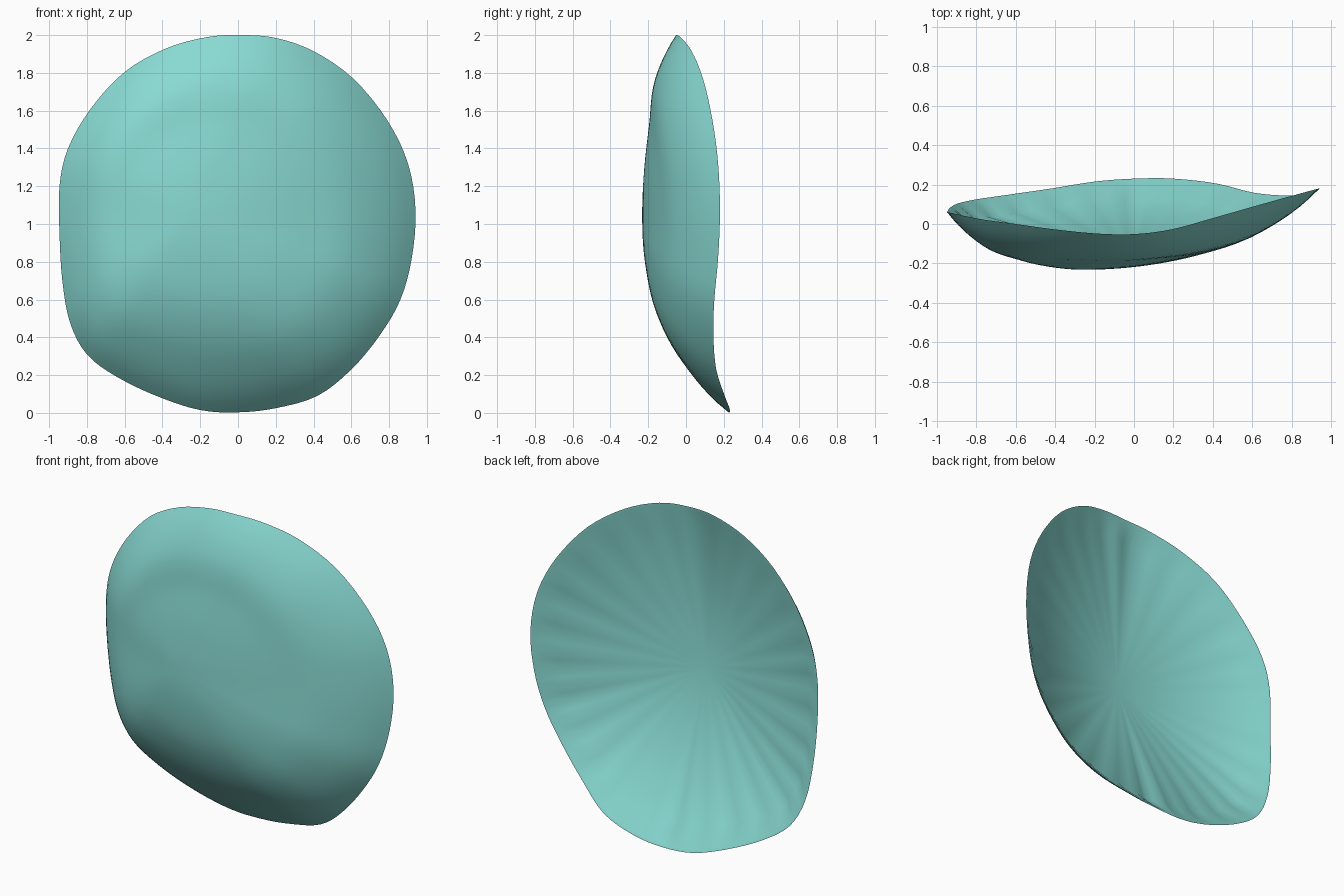
import bpy, bmesh, math
from mathutils import Vector

if "Cube" in bpy.data.objects:
    bpy.data.objects.remove(bpy.data.objects["Cube"])

# Rim of the shell, clockwise from the top: (x, y, z)
RIM = [(0.02, -0.05, 2.0), (0.2, -0.025, 1.985), (0.4, 0.03, 1.915), (0.61, 0.09, 1.77),
       (0.79, 0.14, 1.55), (0.9, 0.17, 1.32), (0.94, 0.18, 1.07), (0.92, 0.17, 0.82),
       (0.86, 0.15, 0.6), (0.75, 0.145, 0.41), (0.6, 0.16, 0.23), (0.42, 0.205, 0.09),
       (0.2, 0.23, 0.025), (0.0, 0.23, 0.003), (-0.2, 0.215, 0.015), (-0.42, 0.18, 0.085),
       (-0.64, 0.148, 0.19), (-0.8, 0.125, 0.31), (-0.89, 0.105, 0.48), (-0.93, 0.085, 0.7),
       (-0.945, 0.065, 0.95), (-0.945, 0.06, 1.2), (-0.9, 0.05, 1.4), (-0.78, 0.025, 1.61),
       (-0.6, 0.0, 1.805), (-0.38, -0.03, 1.93), (-0.16, -0.05, 1.99)]
# Front bulge profiles from the crown to the rim, one for each direction
PROFILES = {'right': (0, .05, .20, .46, 1), 'down': (0, .035, .17, .48, 1),
            'left': (0, .05, .19, .44, 1), 'up': (0, .06, .21, .38, 1)}
SUB, RINGS = 4, 24
FRONT_C = Vector((-0.25, -0.232, 1.05))
BACK_C = Vector((-0.02, -0.17, 0.97))


def spline(a, b, c, d, t):
    return 0.5 * (2 * b + (c - a) * t + (2 * a - 5 * b + 4 * c - d) * t * t
                  + (3 * b - a - 3 * c + d) * t ** 3)


def profile(p, t):
    i = min(int(t * 4), 3)
    before = p[i - 1] if i else p[1]
    after = p[i + 2] if i < 3 else p[4] + 1.8 * (p[4] - p[3])
    return spline(before, p[i], p[i + 1], after, t * 4 - i)


def bulge(d, t):
    h, v = d.x ** 2, d.z ** 2
    side = PROFILES['right' if d.x > 0 else 'left']
    upright = PROFILES['up' if d.z > 0 else 'down']
    b = (h * profile(side, t) + v * profile(upright, t)) / (h + v)
    # corners are a little fuller
    return b - 0.5 * (4 * h * v / (h + v) ** 2) * t ** 3 * (1 - t)


def back_point(k, p, t, sink):
    # cone to the centre, sunk a little below the lip and finely fluted
    q = BACK_C.lerp(p, t)
    low = min(1, max(0.4, 1.3 - 0.45 * p.z))
    q.y -= sink * low * (1 + 0.15 * math.cos(k * math.pi / 2))
    # radial step at the top and the bottom
    x = p.x if p.z > 1 else p.x + 0.06
    step = max(-1, min(1, x / 0.06)) * math.exp(-abs(x) / 0.25)
    q.y += 0.4 * sink * step * (1 if p.z > 1 else -1)
    return q


n = len(RIM)
pts = [Vector(p) for p in RIM]
rim = [spline(pts[i - 1], pts[i], pts[(i + 1) % n], pts[(i + 2) % n], s / SUB)
       for i in range(n) for s in range(SUB)]
bm = bmesh.new()


def ring(points):
    return [bm.verts.new(p) for p in points]


def bridge(a, b):
    for i in range(len(a)):
        j = (i + 1) % len(a)
        bm.faces.new((a[i], a[j], b[j], b[i]))


def fan(centre, a):
    c = bm.verts.new(centre)
    for i in range(len(a)):
        bm.faces.new((c, a[i], a[(i + 1) % len(a)]))


# Domed front
rings = []
for r in range(1, RINGS + 1):
    t = r / RINGS
    row = []
    for p in rim:
        q = FRONT_C.lerp(p, t)
        q.y = FRONT_C.y + (p.y - FRONT_C.y) * bulge(p - FRONT_C, t)
        row.append(q)
    rings.append(ring(row))
fan(FRONT_C, rings[0])
for a, b in zip(rings, rings[1:]):
    bridge(a, b)

# Hollow back: thin lip, then a fan running in to one point
outer = rings[-1]
for t, sink in ((0.985, 0.0), (0.88, 0.05)):
    inner = ring([back_point(k, p, t, sink) for k, p in enumerate(rim)])
    bridge(outer, inner)
    outer = inner
fan(BACK_C, outer)

bmesh.ops.recalc_face_normals(bm, faces=bm.faces)
mesh = bpy.data.meshes.new("shell")
bm.to_mesh(mesh)
bm.free()
shell = bpy.data.objects.new("shell", mesh)
bpy.context.collection.objects.link(shell)

mat = bpy.data.materials.new("turquoise")
mat.diffuse_color = (0.25, 0.7, 0.65, 1)
mat.use_nodes = True
mat.node_tree.nodes["Principled BSDF"].inputs["Base Color"].default_value = mat.diffuse_color
mesh.materials.append(mat)
bpy.context.view_layer.objects.active = shell
shell.select_set(True)
bpy.ops.object.shade_smooth_by_angle(angle=math.radians(60))
